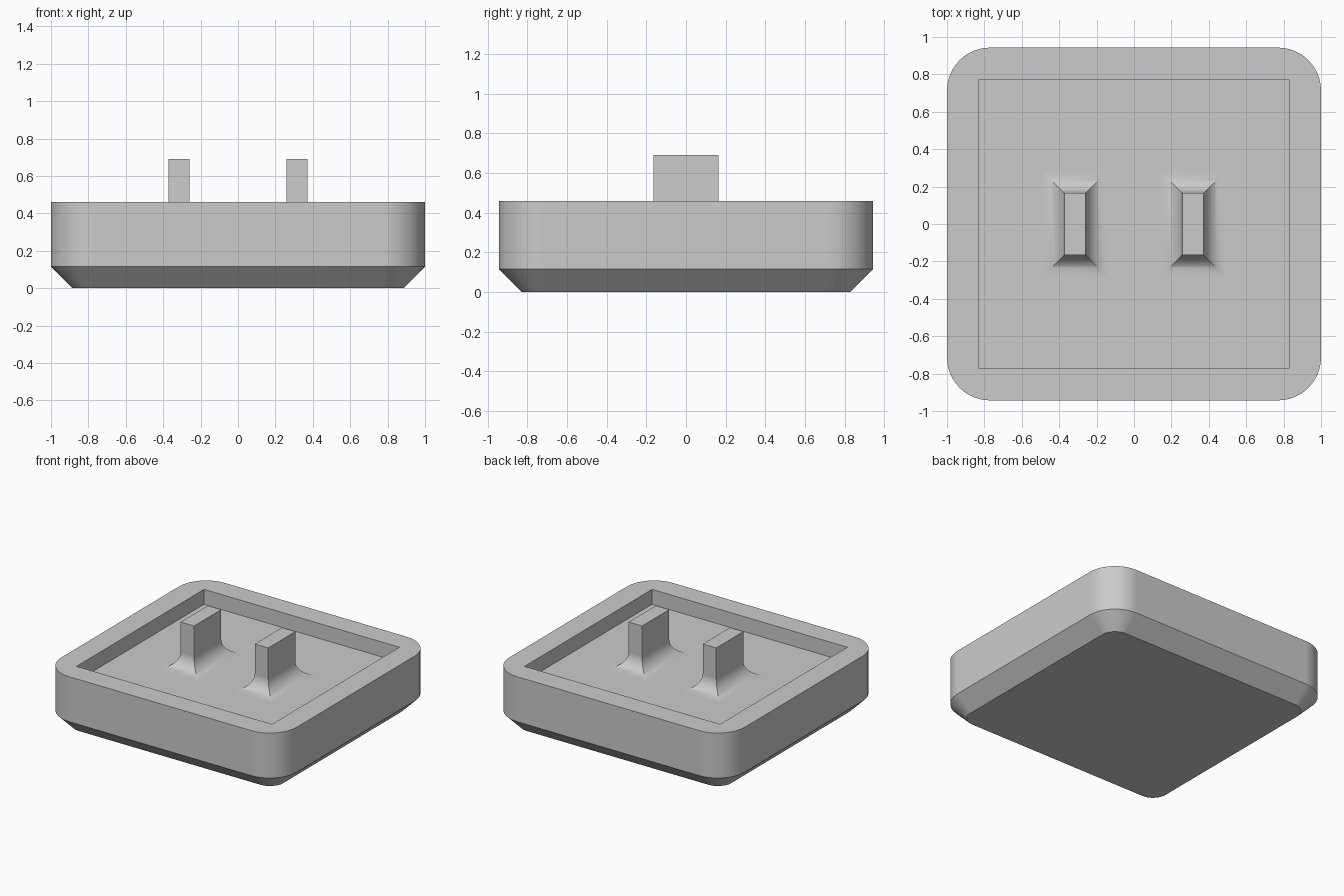
import bpy
import bmesh
from math import sin, cos, pi, radians

old = bpy.data.objects.get("Cube")
if old:
    bpy.data.objects.remove(old, do_unlink=True)

HALF_X, HALF_Y, TOP = 1.0, 0.943, 0.46
UNIT = 0.115                      # chamfer, recess depth and fillet radius
FLOOR = TOP - UNIT

grey = bpy.data.materials.new("light grey")
grey.use_nodes = True
grey.diffuse_color = (0.6, 0.6, 0.6, 1)
grey.node_tree.nodes["Principled BSDF"].inputs["Base Color"].default_value = (0.6, 0.6, 0.6, 1)


def ring(bm, hx, hy, z, radius=0, steps=12, cx=0):
    """Closed loop of vertices: a rectangle, with round corners if radius > 0."""
    verts = []
    for i, (sx, sy) in enumerate([(1, 1), (-1, 1), (-1, -1), (1, -1)]):
        for k in range(steps + 1 if radius else 1):
            a = (i + k / steps) * pi / 2
            verts.append(bm.verts.new((cx + sx * (hx - radius) + radius * cos(a),
                                       sy * (hy - radius) + radius * sin(a), z)))
    return verts


def bridge(bm, a, b):
    for i in range(len(a)):
        j = (i + 1) % len(a)
        bm.faces.new((a[i], a[j], b[j], b[i]))


def loop_edges(bm, loop):
    return [bm.edges.get((loop[i - 1], loop[i])) for i in range(len(loop))]


def finish(bm, name):
    mesh = bpy.data.meshes.new(name)
    bm.to_mesh(mesh)
    bm.free()
    mesh.materials.append(grey)
    obj = bpy.data.objects.new(name, mesh)
    bpy.context.collection.objects.link(obj)
    bpy.ops.object.select_all(action='DESELECT')
    obj.select_set(True)
    bpy.context.view_layer.objects.active = obj
    bpy.ops.object.shade_smooth_by_angle(angle=radians(30))
    weighted = obj.modifiers.new("weighted normals", 'WEIGHTED_NORMAL')
    weighted.keep_sharp = True


# Tray: chamfered underside, rounded walls, flat rim, square recess
bm = bmesh.new()
bottom = ring(bm, HALF_X - UNIT, HALF_Y - UNIT, 0, UNIT)
waist = ring(bm, HALF_X, HALF_Y, UNIT, 2 * UNIT)
rim = ring(bm, HALF_X, HALF_Y, TOP, 2 * UNIT)
lip = ring(bm, HALF_X - 0.17, HALF_Y - 0.17, TOP)
floor = ring(bm, HALF_X - 0.17, HALF_Y - 0.17, FLOOR)
bm.faces.new(bottom)
bridge(bm, bottom, waist)
bridge(bm, waist, rim)
bridge(bm, floor, lip)
bm.faces.new(floor)
bmesh.ops.triangle_fill(bm, use_beauty=True, edges=loop_edges(bm, rim) + loop_edges(bm, lip))
bmesh.ops.recalc_face_normals(bm, faces=bm.faces)
finish(bm, "tray")

# Posts: upright blocks that flare into the recess floor with mitred fillets
for side, name in ((1, "left_post"), (-1, "right_post")):
    bm = bmesh.new()
    cx, hx, hy = side * 0.315, 0.057, 0.165
    previous = ring(bm, hx, hy, 0.69, cx=cx)
    bm.faces.new(previous)
    for k in range(13):
        a = k / 12 * pi / 2
        out = UNIT * (1 - cos(a))
        current = ring(bm, hx + out, hy + out, TOP - UNIT * sin(a), cx=cx)
        bridge(bm, current, previous)
        previous = current
    finish(bm, name)
